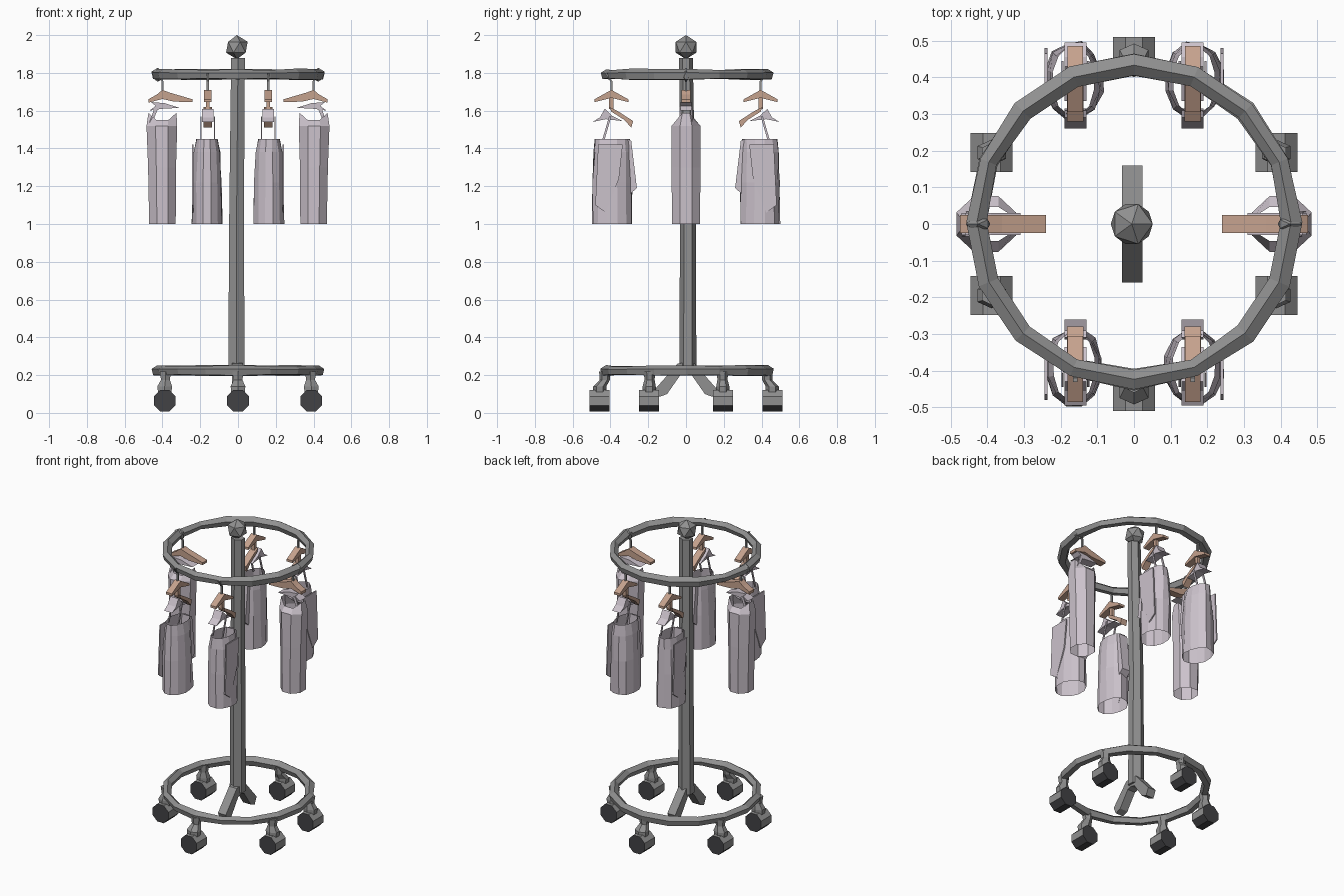
import bpy, bmesh, random
from math import pi, cos, sin
from mathutils import Matrix, Vector

random.seed(4)
cube = bpy.data.objects.get("Cube")
if cube:
    bpy.data.objects.remove(cube)


def material(name, rgb):
    m = bpy.data.materials.new(name)
    m.use_nodes = True
    m.diffuse_color = (*rgb, 1)
    m.node_tree.nodes["Principled BSDF"].inputs["Base Color"].default_value = (*rgb, 1)
    return m


METAL = material("grey metal", (0.28, 0.28, 0.28))
RUBBER = material("dark rubber", (0.055, 0.055, 0.06))
CLOTH = material("pale lilac cloth", (0.60, 0.54, 0.60))
WOOD = material("tan wood", (0.56, 0.36, 0.27))


def finish(bm, name, mat, place=Matrix()):
    bmesh.ops.transform(bm, matrix=place, verts=bm.verts)
    bmesh.ops.recalc_face_normals(bm, faces=bm.faces)
    mesh = bpy.data.meshes.new(name)
    bm.to_mesh(mesh)
    bm.free()
    mesh.materials.append(mat)
    ob = bpy.data.objects.new(name, mesh)
    bpy.context.scene.collection.objects.link(ob)
    return ob


def skin(bm, rings, closed):
    """Joins rings of points into a tube."""
    loops = [[bm.verts.new(p) for p in r] for r in rings]
    n = len(loops[0])
    for a, b in zip(loops, loops[1:]):
        for i in range(n):
            j = (i + 1) % n
            bm.faces.new((a[i], a[j], b[j], b[i]))
    if closed:
        bm.faces.new(loops[0])
        bm.faces.new(loops[-1])


def oval(x, y, z, rx, ry, n, turn=0.5, jitter=0.0):
    pts = []
    for i in range(n):
        a = 2 * pi * (i + turn) / n
        k = 1 + random.uniform(-jitter, jitter)
        pts.append(Vector((x + k * rx * cos(a), y + k * ry * sin(a), z)))
    return pts


def column(name, mat, sections, n, place=Matrix()):
    bm = bmesh.new()
    skin(bm, [oval(*s, n) for s in sections], True)
    return finish(bm, name, mat, place)


def slab(name, mat, outline, half, place=Matrix(), shift=0.0):
    """Upright outline in x and z, given a thickness along y."""
    bm = bmesh.new()
    skin(bm, [[(x, shift + s * half, z) for x, z in outline] for s in (-1, 1)], True)
    return finish(bm, name, mat, place)


def hoop(name, z, radius=0.43, segments=16, sides=5):
    bm = bmesh.new()
    rows = []
    for i in range(segments):
        a = 2 * pi * i / segments
        thick = 0.028 + random.uniform(-0.004, 0.005)
        row = []
        for k in range(sides):
            b = 2 * pi * (k + 0.3) / sides
            r = radius + thick * cos(b)
            row.append((r * cos(a), r * sin(a) + 0.005, z + thick * sin(b)))
        rows.append(row)
    skin(bm, rows + [rows[0]], False)
    bmesh.ops.remove_doubles(bm, verts=bm.verts, dist=0.0001)
    return finish(bm, name, METAL)


def frame(x, y, turn):
    return Matrix.Translation((x, y, 0)) @ Matrix.Rotation(turn, 4, 'Z')


# Stand: post, finial and the two hoops
column("post", METAL, [(-0.008, 0.01, 0.22, 0.05, 0.045), (-0.008, 0.01, 1.0, 0.045, 0.042),
                       (0, 0, 1.88, 0.042, 0.036)], 6)
bm = bmesh.new()
bmesh.ops.create_icosphere(bm, subdivisions=1, radius=0.064,
                           matrix=Matrix.Translation((-0.006, 0, 1.936)))
finish(bm, "finial", METAL)
hoop("top_hoop", 1.79)
hoop("base_hoop", 0.222)

# Angled feet under the post
for side, turn in (("front", -pi / 2), ("back", pi / 2)):
    slab(side + "_foot", METAL,
         [(-0.01, 0.27), (0.045, 0.26), (0.16, 0.13), (0.14, 0.085), (0.1, 0.1), (0.03, 0.2), (-0.01, 0.21)],
         0.028, frame(-0.005, 0, turn))


# Casters: rubber wheel with a metal-grey upper cover
def caster(number, x, y):
    bm = bmesh.new()
    skin(bm, [[(x + 0.062 * cos(a), y + d, 0.064 + 0.062 * sin(a))
               for a in [2 * pi * (i + 0.5) / 8 for i in range(8)]]
              for d in (-0.053, 0.053)], True)
    wheel = finish(bm, f"caster_wheel_{number}", RUBBER)
    wheel.data.materials.append(METAL)
    for p in wheel.data.polygons:
        p.material_index = int(abs(p.normal.y) < 0.5 and p.normal.z > -0.1)
    top = Vector((x, y)).normalized() * 0.43
    column(f"caster_stem_{number}", METAL,
           [(x, y, 0.1, 0.04, 0.035), (x, y, 0.14, 0.045, 0.035),
            (top.x, top.y, 0.175, 0.027, 0.027), (top.x, top.y, 0.22, 0.035, 0.03)], 6)


spots = [(0, -0.457), (0, 0.457)] + [(sx * 0.388, sy * 0.195) for sx in (-1, 1) for sy in (-1, 1)]
for i, spot in enumerate(spots):
    caster(i + 1, *spot)


def hook(name, place, x_top):
    """Wire hook joining a hanger to the hoop."""
    bm = bmesh.new()
    path = [(0, 1.685), (0, 1.72), (0.5 * x_top - 0.015, 1.755), (x_top, 1.80)]
    skin(bm, [oval(x, 0, z, 0.008, 0.008, 4) for x, z in path], True)
    finish(bm, name, METAL, place)


# Long garments on the left and right
for side, s in (("left", 1), ("right", -1)):
    place = frame(s * 0.40, 0, 0 if s > 0 else pi)
    slab(side + "_hanger", WOOD,
         [(-0.16, 1.645), (-0.16, 1.66), (-0.04, 1.695), (0.0, 1.71), (0.03, 1.685), (0.075, 1.66),
          (0.075, 1.642), (0.0, 1.662), (-0.06, 1.648)], 0.024, place)
    hook(side + "_hook", place, 0.03)
    bm = bmesh.new()
    bmesh.ops.create_icosphere(bm, subdivisions=1, radius=0.037,
                               matrix=Matrix.Translation((0.425, 0, 1.79)) @ Matrix.Diagonal((1, 0.6, 1, 1)))
    finish(bm, side + "_hook_clamp", METAL, Matrix.Rotation(0 if s > 0 else pi, 4, 'Z'))
    bm = bmesh.new()
    rings = [oval(0.0, 0, 1.0, 0.076, 0.08, 8), oval(0.002, 0, 1.3, 0.08, 0.083, 8),
             oval(0.003, 0, 1.52, 0.088, 0.082, 8), oval(0.0, 0, 1.54, 0.08, 0.05, 8)]
    for p in rings[-1]:
        p.z += 0.9 * max(0, abs(p.x) - 0.02)
    skin(bm, rings, False)
    finish(bm, side + "_long_garment", CLOTH, place)
    slab(side + "_garment_collar", CLOTH,
         [(-0.09, 1.615), (-0.01, 1.64), (0.06, 1.645), (0.035, 1.625), (0.07, 1.6), (0.0, 1.61)], 0.03, place)
    for e in (-1, 1):
        slab(f"{side}_garment_strap_{e + 2}", CLOTH,
             [(0.02, 1.62), (0.04, 1.62), (0.075, 1.52), (0.06, 1.52)], 0.004, place, e * 0.03)

# Short garments in pairs at the front and back
for end, sy in (("front", -1), ("back", 1)):
    for side, sx in (("left", 1), ("right", -1)):
        name = f"{end}_{side}"
        place = frame(sx * 0.16, sy * 0.395, sy * pi / 2)
        slab(name + "_hanger", WOOD,
             [(-0.09, 1.645), (-0.09, 1.66), (0, 1.71), (0.09, 1.66), (0.09, 1.645), (0, 1.668)],
             0.021, place)
        hook(name + "_hook", place, 0.03)
        slab(name + "_lower_hanger", WOOD,
             [(0.01, 1.62), (-0.03, 1.60), (-0.115, 1.545), (-0.105, 1.51), (-0.07, 1.55), (0, 1.595)],
             0.022, place)
        slab(name + "_neck", WOOD, [(-0.012, 1.61), (0.012, 1.61), (0.012, 1.68), (-0.012, 1.68)], 0.01, place)

        # Folded cloth body, open at both ends
        bm = bmesh.new()
        shift = -sx * sy * 0.004
        rings = [oval(-0.005, shift, z, rx, ry, 12, 0.5, j) for z, rx, ry, j in
                 ((1.0, 0.108, 0.08, 0.07), (1.22, 0.105, 0.078, 0.06),
                  (1.38, 0.1, 0.07, 0.05), (1.45, 0.095, 0.058, 0.03))]
        skin(bm, rings, False)
        finish(bm, name + "_garment", CLOTH, place)

        # Hanging sleeve panels, collar scraps and thin straps
        slab(name + "_inner_sleeve", CLOTH,
             [(-0.085, 1.45), (-0.105, 1.44), (-0.135, 1.19), (-0.10, 1.16), (-0.08, 1.25)], 0.03, place)
        slab(name + "_side_sleeve", CLOTH,
             [(-0.06, 1.42), (0.07, 1.42), (0.085, 1.1), (0.03, 1.06), (-0.04, 1.24)],
             0.004, place, -sx * sy * 0.08)
        slab(name + "_collar", CLOTH,
             [(-0.06, 1.545), (0.0, 1.575), (0.035, 1.61), (0.06, 1.565), (0.10, 1.54), (0.03, 1.555)],
             0.03, place)
        for e in (-1, 1):
            slab(f"{name}_strap_{e + 2}", CLOTH,
                 [(0.0, 1.57), (0.012, 1.57), (0.05, 1.44), (0.038, 1.44)], 0.003, place, e * 0.035)
